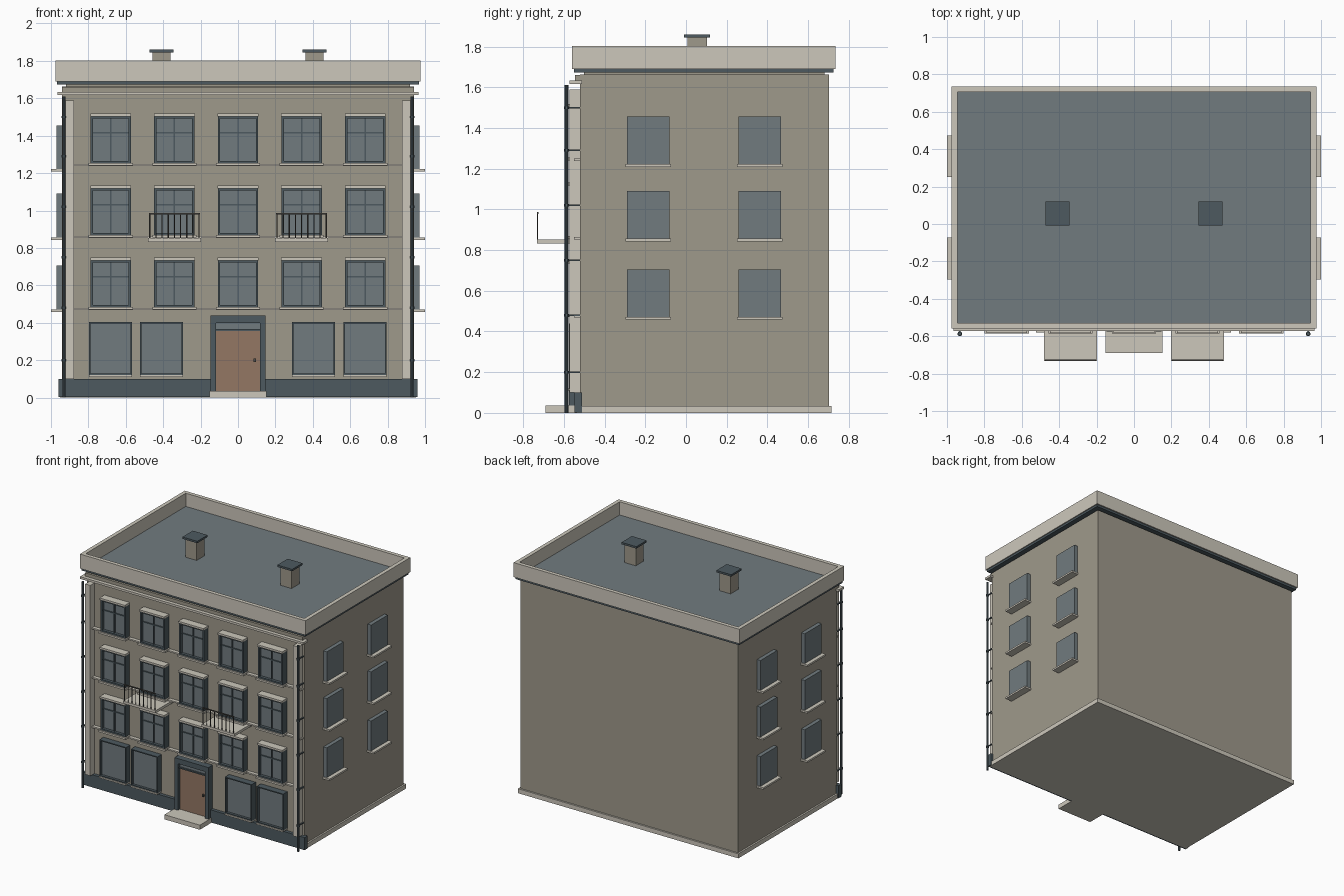
import bpy
import bmesh
from mathutils import Matrix, Vector

if "Cube" in bpy.data.objects:
    bpy.data.objects.remove(bpy.data.objects["Cube"])


def material(name, rgb):
    """Flat material from an sRGB colour."""
    lin = [(c / 255) ** 2.2 for c in rgb] + [1]
    m = bpy.data.materials.new(name)
    m.use_nodes = True
    m.diffuse_color = lin
    m.node_tree.nodes["Principled BSDF"].inputs["Base Color"].default_value = lin
    return m


WALL = material("wall stone", (157, 152, 138))
TRIM = material("pale trim", (203, 198, 186))
SLATE = material("slate glass", (112, 122, 126))
DARK = material("dark frame", (78, 90, 96))
DOOR = material("door wood", (146, 119, 100))
IRON = material("iron", (82, 80, 76))


class Part:
    """Collects boxes and rods into one named object."""

    def __init__(self, name, mat):
        self.name, self.mat, self.bm = name, mat, bmesh.new()

    def box(self, x, y, z):
        size = Vector((x[1] - x[0], y[1] - y[0], z[1] - z[0]))
        mid = Vector((sum(x), sum(y), sum(z))) / 2
        bmesh.ops.create_cube(self.bm, size=1,
                              matrix=Matrix.Translation(mid) @ Matrix.Diagonal(size).to_4x4())
        return self

    def rod(self, x, y, z, radius):
        m = Matrix.Translation((x, y, sum(z) / 2))
        bmesh.ops.create_cone(self.bm, cap_ends=True, segments=10, radius1=radius,
                              radius2=radius, depth=z[1] - z[0], matrix=m)
        return self

    def done(self):
        mesh = bpy.data.meshes.new(self.name)
        self.bm.to_mesh(mesh)
        self.bm.free()
        mesh.materials.append(self.mat)
        obj = bpy.data.objects.new(self.name, mesh)
        bpy.context.collection.objects.link(obj)
        return obj


def span(mid, half):
    return (mid - half, mid + half)


def ring(part, x, z, y, t):
    """Rectangular frame standing on the facade."""
    part.box((x[0], x[0] + t), y, z).box((x[1] - t, x[1]), y, z)
    part.box((x[0] + t, x[1] - t), y, (z[0], z[0] + t))
    part.box((x[0] + t, x[1] - t), y, (z[1] - t, z[1]))


FRONT, BACK, SIDE = -0.522, 0.702, 0.94
FLOORS = [0.47, 0.855, 1.24]

# Main block with base strip and front plinth
Part("walls", WALL).box((-SIDE, SIDE), (FRONT, BACK), (0.01, 1.662)).done()
Part("base_strip", TRIM).box((-0.953, 0.953), (-0.535, 0.715), (0, 0.035)).done()
plinth = Part("front_plinth", DARK)
for a, b in ((-0.96, -0.147), (0.147, 0.96)):
    plinth.box((a, b), (-0.548, FRONT + 0.01), (0.002, 0.1))
plinth.done()

# Roof: neck, eaves band, parapet, deck
Part("roof_neck", WALL).box((-0.92, 0.92), (-0.5, 0.68), (1.65, 1.69)).done()
Part("eaves_band", DARK).box((-0.967, 0.967), (-0.55, 0.725), (1.673, 1.695)).done()
parapet = Part("parapet", TRIM)
for s in (-1, 1):
    parapet.box(sorted((s * 0.945, s * 0.975)), (-0.56, 0.735), (1.69, 1.803))
for y in ((-0.56, -0.53), (0.705, 0.735)):
    parapet.box((-0.945, 0.945), y, (1.69, 1.803))
parapet.done()
Part("roof_deck", SLATE).box((-0.95, 0.95), (-0.535, 0.71), (1.69, 1.7)).done()

# Chimneys
shafts, caps = Part("chimney_shafts", WALL), Part("chimney_caps", DARK)
for s in (-1, 1):
    shafts.box(span(s * 0.41, 0.048), span(0.055, 0.048), (1.695, 1.85))
    caps.box(span(s * 0.41, 0.064), span(0.055, 0.064), (1.845, 1.86))
shafts.done()
caps.done()

# Front cornice, string courses and corner pilasters
Part("cornice_frieze", WALL).box((-0.94, 0.94), (-0.545, FRONT + 0.01), (1.63, 1.66)).done()
Part("cornice_ledge", TRIM).box((-0.965, 0.965), (-0.573, FRONT + 0.01), (1.617, 1.634)).done()
courses = Part("string_courses", TRIM)
for z in FLOORS:
    courses.box((-0.93, 0.93), (-0.55, FRONT + 0.01), (z - 0.002, z + 0.009))
courses.done()
pilasters = Part("corner_pilasters", TRIM)
for s in (-1, 1):
    pilasters.box(span(s * 0.899, 0.022), (-0.572, FRONT + 0.01), (0.1, 1.588))
pilasters.done()

# Front windows on three floors
glass, frames = Part("front_glass", SLATE), Part("front_window_frames", DARK)
bars, ledges = Part("front_glazing_bars", DARK), Part("front_sills_and_hoods", TRIM)
for z in FLOORS:
    for i in range(-2, 3):
        x = i * 0.34
        zs = (z + 0.013, z + 0.265)
        glass.box(span(x, 0.1), (-0.55, FRONT + 0.01), (zs[0] + 0.005, zs[1] - 0.005))
        ring(frames, span(x, 0.108), zs, (-0.573, FRONT + 0.01), 0.013)
        bars.box(span(x, 0.004), (-0.558, -0.545), zs)
        bars.box(span(x, 0.1), (-0.557, -0.545), span(z + 0.176, 0.004))
        ledges.box(span(x, 0.118), (-0.585, FRONT + 0.01), (z, z + 0.014))
        ledges.box(span(x, 0.109), (-0.582, FRONT + 0.01), (z + 0.263, z + 0.278))

# Shop windows on the ground floor
shop = Part("shop_window_frames", DARK)
for x in (-0.682, -0.409, 0.404, 0.678):
    glass.box(span(x, 0.11), (-0.553, FRONT + 0.01), (0.125, 0.4))
    ring(shop, span(x, 0.115), (0.12, 0.405), (-0.573, FRONT + 0.01), 0.008)
    ledges.box(span(x, 0.115), (-0.58, FRONT + 0.01), (0.11, 0.121))
for part in (glass, frames, bars, ledges, shop):
    part.done()

# Entrance
surround = Part("door_surround", DARK)
for s in (-1, 1):
    surround.box(span(s * 0.132, 0.015), (-0.575, FRONT + 0.01), (0.03, 0.44))
surround.box((-0.117, 0.117), (-0.575, FRONT + 0.01), (0.4, 0.44))
surround.box((-0.117, 0.117), (-0.56, FRONT + 0.01), (0.357, 0.367)).done()
Part("transom_glass", SLATE).box((-0.118, 0.118), (-0.548, FRONT + 0.01), (0.365, 0.402)).done()
Part("door", DOOR).box((-0.118, 0.118), (-0.552, FRONT + 0.01), (0.033, 0.358)).done()
Part("door_handle", IRON).box(span(0.09, 0.006), (-0.565, -0.55), span(0.2, 0.009)).done()
Part("door_step", TRIM).box((-0.153, 0.153), (-0.69, FRONT), (0, 0.036)).done()

# Balconies with front railings
slabs, rails = Part("balcony_slabs", TRIM), Part("balcony_railings", IRON)
for x in (-0.34, 0.34):
    slabs.box(span(x, 0.142), (-0.733, FRONT), (0.833, 0.853))
    rails.box(span(x, 0.136), (-0.733, -0.725), (0.978, 0.986))
    for i in range(9):
        rails.rod(x - 0.132 + i * 0.033, -0.729, (0.85, 0.98), 0.003)
slabs.done()
rails.done()

# Side windows
side_glass, side_sills = Part("side_windows", SLATE), Part("side_sills", TRIM)
for s in (-1, 1):
    for z in FLOORS:
        for y in (-0.185, 0.362):
            zz = z - 0.02 if z > 1 else z
            side_glass.box(sorted((s * 0.93, s * 0.97)), span(y, 0.104), (zz, zz + 0.235))
            side_sills.box(sorted((s * 0.93, s)), span(y, 0.112), (zz - 0.012, zz + 0.002))
side_glass.done()
side_sills.done()

# Rain pipes with wall brackets
pipes, clips = Part("rain_pipes", DARK), Part("pipe_brackets", DARK)
for s in (-1, 1):
    pipes.rod(s * 0.931, -0.587, (0, 1.61), 0.009)
    for z in (0.2, 0.48, 0.75, 1.02, 1.29, 1.5):
        clips.rod(s * 0.931, -0.587, span(z, 0.006), 0.013)
        clips.box(span(s * 0.931, 0.004), (-0.585, FRONT + 0.01), span(z, 0.004))
clips.done()
bpy.context.view_layer.objects.active = pipe_obj = pipes.done()
pipe_obj.select_set(True)
bpy.ops.object.shade_smooth_by_angle()
